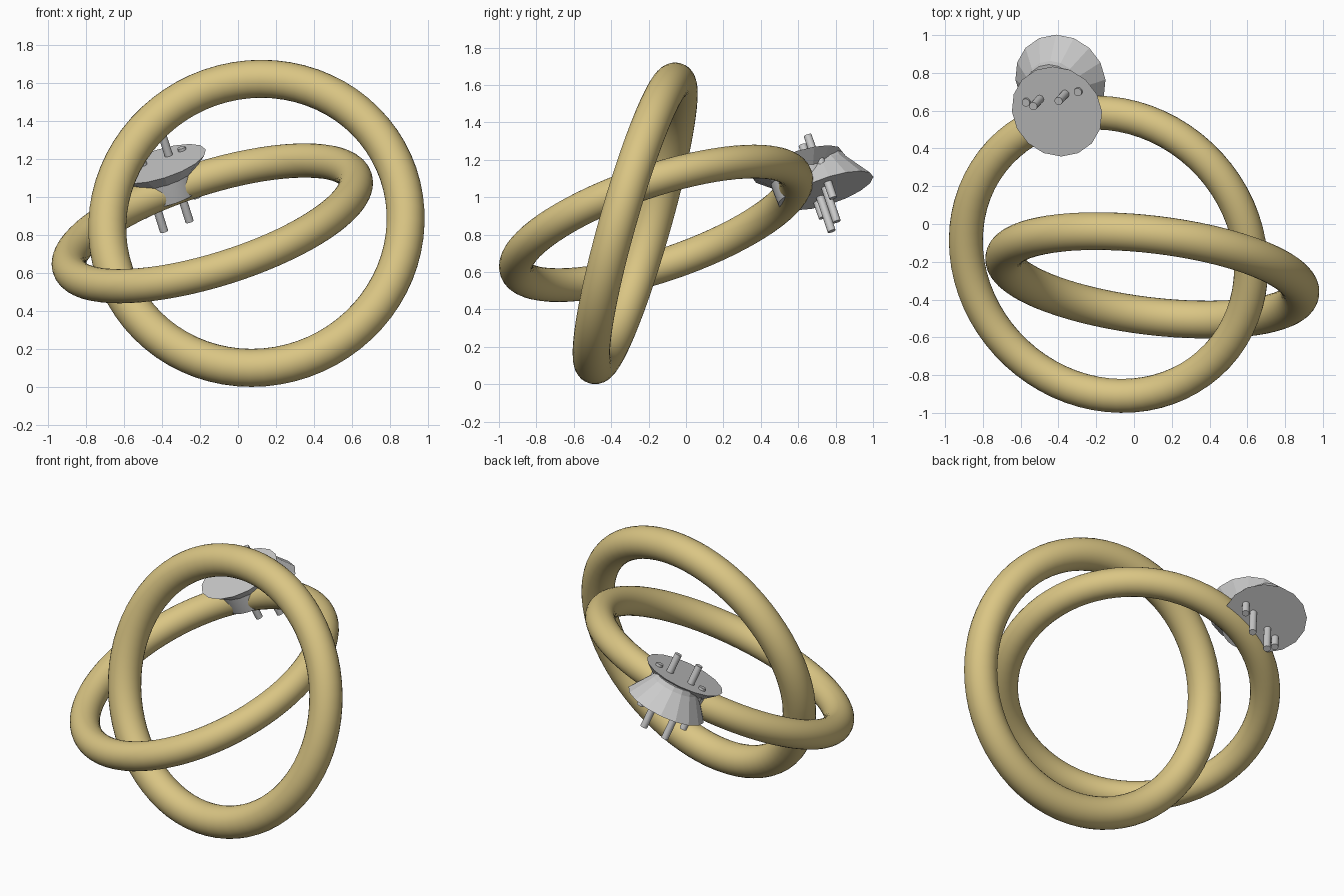
import bpy, bmesh, math
from mathutils import Vector, Matrix

if "Cube" in bpy.data.objects:
    bpy.data.objects.remove(bpy.data.objects["Cube"])


def material(name, rgb):
    m = bpy.data.materials.new(name)
    m.diffuse_color = (*rgb, 1)
    m.use_nodes = True
    m.node_tree.nodes["Principled BSDF"].inputs["Base Color"].default_value = m.diffuse_color
    return m


TAN = material("tan", (0.70, 0.56, 0.23))
GREY = material("light grey", (0.60, 0.60, 0.60))


def ring(name, centre, normal, major, minor):
    rot = Vector(normal).to_track_quat('Z', 'Y').to_euler()
    bpy.ops.mesh.primitive_torus_add(location=centre, rotation=rot, major_radius=major,
                                     minor_radius=minor, major_segments=72, minor_segments=28)
    ob = bpy.context.object
    ob.name = name
    ob.data.materials.append(TAN)
    bpy.ops.object.shade_smooth()


# Two interlocked rings
ring("upright_ring", (0.097, -0.272, 0.86), (0.116, 0.955, -0.273), 0.79, 0.1)
C, N = Vector((-0.135, -0.16, 0.86)), Vector((-0.286, -0.307, 0.908)).normalized()
ring("tilted_ring", C, N, 0.788, 0.09)

# Local frame of the clamp: tangent, radial, ring normal
U = Vector((-0.277, 0.934, 0.229))
U = (U - N * U.dot(N)).normalized()
T = U.cross(N)
FRAME = Matrix.Translation(C) @ Matrix((T, U, N)).transposed().to_4x4()


def turned(name, t, r, profile, sides, smooth):
    """Closed solid turned about the ring normal; profile is (radius, height)."""
    bm = bmesh.new()
    loops = []
    for rad, h in profile:
        loops.append([bm.verts.new((t + rad * math.cos(2 * math.pi * (k + .5) / sides),
                                    r + rad * math.sin(2 * math.pi * (k + .5) / sides), h))
                      for k in range(sides)])
    for a, b in zip(loops, loops[1:]):
        for k in range(sides):
            j = (k + 1) % sides
            bm.faces.new((a[k], a[j], b[j], b[k])).smooth = smooth
    bm.faces.new(loops[0])
    bm.faces.new(loops[-1])
    bmesh.ops.recalc_face_normals(bm, faces=bm.faces)
    for e in bm.edges:
        e.smooth = e.calc_face_angle(0) < math.radians(40)
    bm.transform(FRAME)
    me = bpy.data.meshes.new(name)
    bm.to_mesh(me)
    bm.free()
    me.materials.append(GREY)
    bpy.context.collection.objects.link(bpy.data.objects.new(name, me))


# Two flared clamp halves
turned("upper_flange", 0, 0.852, [(0.25, 0.13), (0.17, 0.06)], 16, False)
turned("upper_hub", 0, 0.852, [(0.17, 0.07), (0.168, 0.0), (0.165, -0.05)], 32, True)
turned("lower_flange", 0, 0.973, [(0.25, -0.052), (0.15, 0.09), (0.14, 0.12)], 16, False)

# Row of four pins: two long inside, two short outside
for t, half in ((-0.15, 0.145), (-0.073, 0.254), (0.073, 0.254), (0.15, 0.145)):
    turned("clamp_pin", t, 0.937, [(0.022, -half), (0.022, half)], 16, True)
